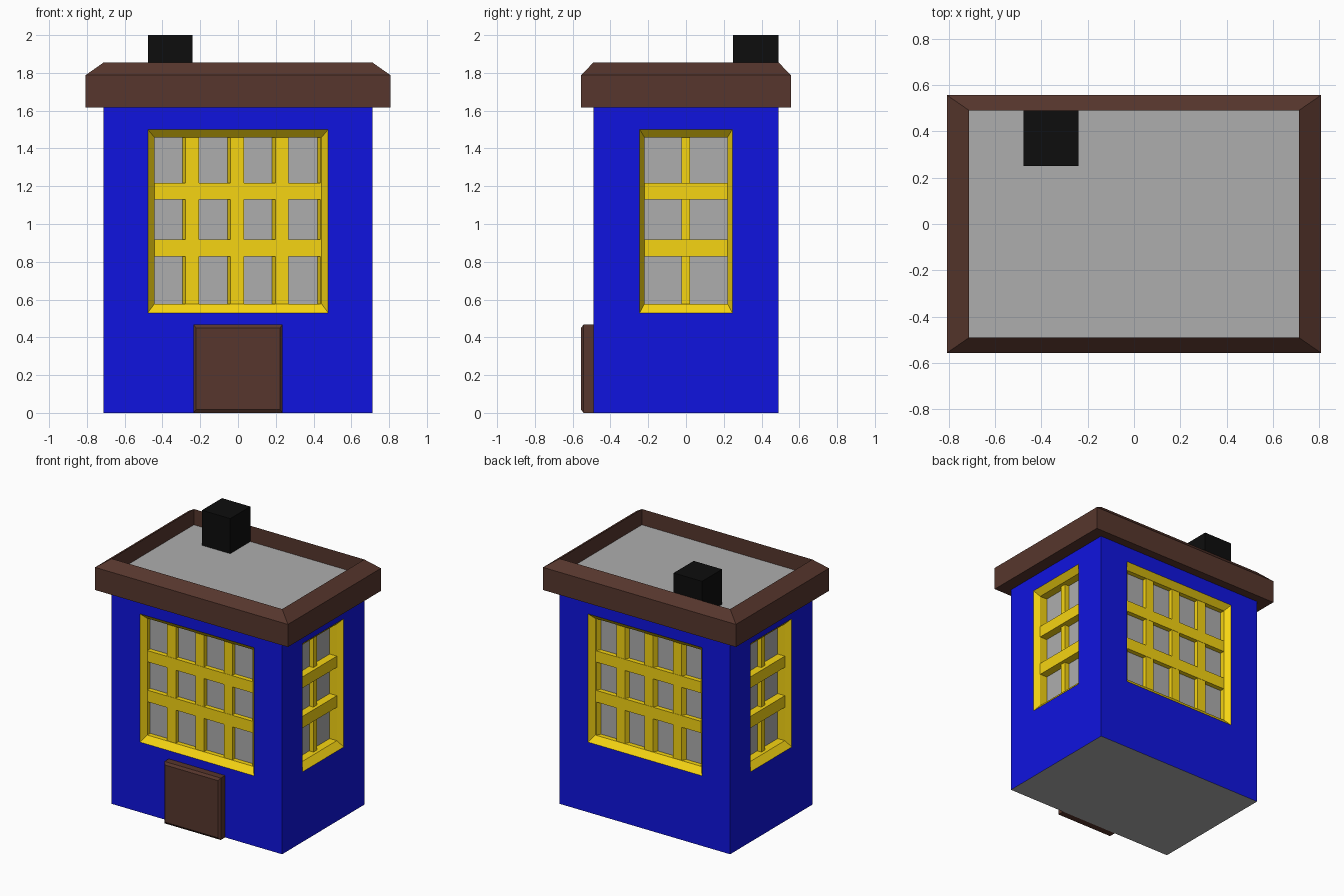
import bpy, bmesh
from math import pi

if "Cube" in bpy.data.objects:
    bpy.data.objects.remove(bpy.data.objects["Cube"])


def material(name, rgb):
    m = bpy.data.materials.new(name)
    m.diffuse_color = (*rgb, 1)
    m.use_nodes = True
    m.node_tree.nodes["Principled BSDF"].inputs["Base Color"].default_value = m.diffuse_color
    return m


BLUE = material("blue_paint", (0.005, 0.007, 0.74))
YELLOW = material("yellow_paint", (0.92, 0.66, 0.006))
BROWN = material("brown_wood", (0.095, 0.037, 0.026))
BLACK = material("black_brick", (0.004, 0.004, 0.004))
GREY = material("grey_surface", (0.42, 0.42, 0.42))

X, Y = 0.713, 0.491           # half size of the body
EAVES, FLOOR = 1.617, 1.735   # underside of rim, flat roof level


def finish(name, bm, mat, turn=0):
    me = bpy.data.meshes.new(name)
    bm.to_mesh(me)
    bm.free()
    ob = bpy.data.objects.new(name, me)
    ob.rotation_euler.z = turn
    me.materials.append(mat)
    bpy.context.collection.objects.link(ob)


def loft(bm, loops, closed=False):
    """Join successive four-point loops with quads."""
    rows = [[bm.verts.new(p) for p in loop] for loop in loops]
    faces = []
    for a, b in zip(rows, rows[1:]):
        for i in range(4):
            j = (i + 1) % 4
            faces.append(bm.faces.new((a[i], a[j], b[j], b[i])))
    if closed:
        faces.append(bm.faces.new(rows[0][::-1]))
        faces.append(bm.faces.new(rows[-1]))
        bmesh.ops.recalc_face_normals(bm, faces=faces)


def upright(x0, x1, z0, z1, y):
    """Rectangle facing the front."""
    return [(x0, y, z0), (x1, y, z0), (x1, y, z1), (x0, y, z1)]


def level(x, y, z):
    """Horizontal rectangle centred on the origin."""
    return [(-x, -y, z), (x, -y, z), (x, y, z), (-x, y, z)]


def box(bm, x0, x1, y0, y1, z0, z1):
    loft(bm, [upright(x0, x1, z0, z1, y0), upright(x0, x1, z0, z1, y1)], True)


def plane(name, loop, turn=0):
    bm = bmesh.new()
    bm.faces.new([bm.verts.new(p) for p in loop])
    finish(name, bm, GREY, turn)


def wall(side, turn, half, dist, w, slope, rail_d, post_d, pane_d, posts, flip=1):
    """One wall with its window, built facing the front and then turned.
    posts: (left at back, left at front, right) of each upright bar."""
    y = -dist
    z0, z1, i0, i1 = 0.53, 1.50, 0.577, 1.459
    inner = w - slope

    # blue wall around the opening
    bm = bmesh.new()
    loft(bm, [upright(-half, half, 0, EAVES, y), upright(-w, w, z0, z1, y)])
    finish(side + "_wall", bm, BLUE, turn)

    # sloping window reveal and straight jamb
    bm = bmesh.new()
    loft(bm, [upright(-w, w, z0, z1, y),
              upright(-inner, inner, i0, i1, y + rail_d),
              upright(-inner, inner, i0, i1, y + pane_d)])
    finish(side + "_window_frame", bm, YELLOW, turn)

    # glazing bars
    bm = bmesh.new()
    for low, high in ((0.829, 0.917), (1.131, 1.216)):
        box(bm, -inner, inner, y + rail_d, y + pane_d, low, high)
    for back, front, right in posts:
        loft(bm, [upright(flip * front, flip * right, i0, i1, y + post_d),
                  upright(flip * back, flip * right, i0, i1, y + pane_d)], True)
    finish(side + "_window_bars", bm, YELLOW, turn)

    plane(side + "_window_pane", upright(-inner, inner, i0, i1, y + pane_d), turn)


wide_posts = [(-0.295, -0.278, -0.206), (-0.056, -0.04, 0.031),
              (0.181, 0.198, 0.267), (0.42, 0.436, 0.443)]
side_posts = [(-0.024, -0.024, 0.021)]
# the back window mirrors the front one
for side, turn, flip in (("front", 0, 1), ("back", pi, -1)):
    wall(side, turn, X, Y, 0.477, 0.034, 0.04, 0.042, 0.075, wide_posts, flip)
for side, turn in (("right", pi / 2), ("left", -pi / 2)):
    wall(side, turn, Y, X, 0.245, 0.025, 0.04, 0.065, 0.1, side_posts)

# underside of the house and flat roof
plane("base", level(X, Y, 0)[::-1])
plane("flat_roof", level(X, Y, FLOOR))

# overhanging roof rim with a sloping top
bm = bmesh.new()
loft(bm, [level(X, Y, EAVES), level(0.807, 0.556, EAVES),
          level(0.807, 0.556, 1.788), level(X, Y, 1.854), level(X, Y, FLOOR)])
finish("roof_rim", bm, BROWN)

# chimney
bm = bmesh.new()
box(bm, -0.477, -0.24, 0.25, Y - 0.001, FLOOR, 2.0)
finish("chimney", bm, BLACK)

# door slab with chamfered front edges
bm = bmesh.new()
loft(bm, [upright(-0.236, 0.236, 0, 0.468, -Y),
          upright(-0.236, 0.236, 0, 0.468, -0.542),
          upright(-0.222, 0.222, 0.018, 0.45, -0.556)], True)
finish("door", bm, BROWN)
